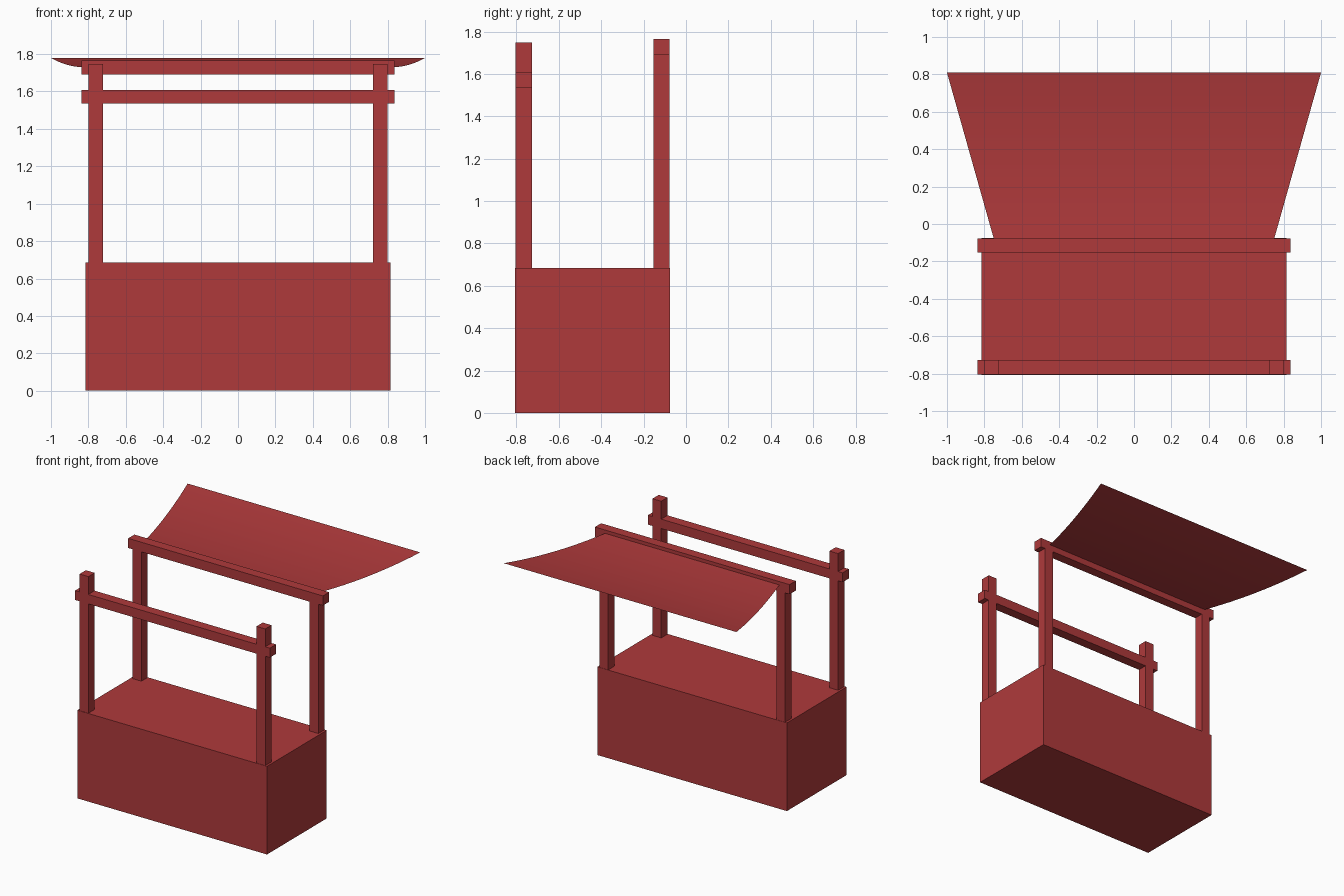
import bpy, bmesh

cube = bpy.data.objects.get("Cube")
if cube:
    bpy.data.objects.remove(cube, do_unlink=True)

red = bpy.data.materials.new("barn_red")
red.use_nodes = True
colour = (0.43, 0.042, 0.044, 1)
red.diffuse_color = colour
red.node_tree.nodes["Principled BSDF"].inputs["Base Color"].default_value = colour


def finish(name, bm):
    bmesh.ops.recalc_face_normals(bm, faces=bm.faces)
    mesh = bpy.data.meshes.new(name)
    bm.to_mesh(mesh)
    bm.free()
    mesh.materials.append(red)
    obj = bpy.data.objects.new(name, mesh)
    bpy.context.collection.objects.link(obj)
    return obj


def box(name, xs, ys, zs):
    bm = bmesh.new()
    bmesh.ops.create_cube(bm, size=1)
    for v in bm.verts:
        v.co = [(a + b) / 2 + c * (b - a) for c, (a, b) in zip(v.co, (xs, ys, zs))]
    return finish(name, bm)


FRONT_Y = (-0.805, -0.728)
REAR_Y = (-0.153, -0.077)

# Counter and the two crossbars
box("counter", (-0.815, 0.815), (-0.808, -0.075), (0, 0.685))
box("front_crossbar", (-0.837, 0.837), FRONT_Y, (1.535, 1.608))
box("rear_crossbar", (-0.837, 0.837), REAR_Y, (1.69, 1.765))

# Posts, mirrored left and right
for side, s in (("left", 1), ("right", -1)):
    xs = sorted((s * 0.723, s * 0.798))
    box(f"front_{side}_post", xs, FRONT_Y, (0.685, 1.747))
    box(f"rear_{side}_post", xs, REAR_Y, (0.685, 1.69))

# Awning: a thin sagging cloth that widens towards the back
STEPS = 12
bm = bmesh.new()
rows = []
for i in range(STEPS + 1):
    t = i / STEPS
    half = 0.75 + 0.25 * t
    y = -0.077 + 0.887 * t
    z = 1.73 + 0.1 * (t - 0.3) ** 2
    rows.append([bm.verts.new((s * half, y, z)) for s in (-1, 1)])
for a, b in zip(rows, rows[1:]):
    bm.faces.new((a[0], a[1], b[1], b[0]))
awning = finish("awning", bm)
if awning.data.polygons[0].normal.z < 0:
    awning.data.flip_normals()
awning.data.shade_smooth()
